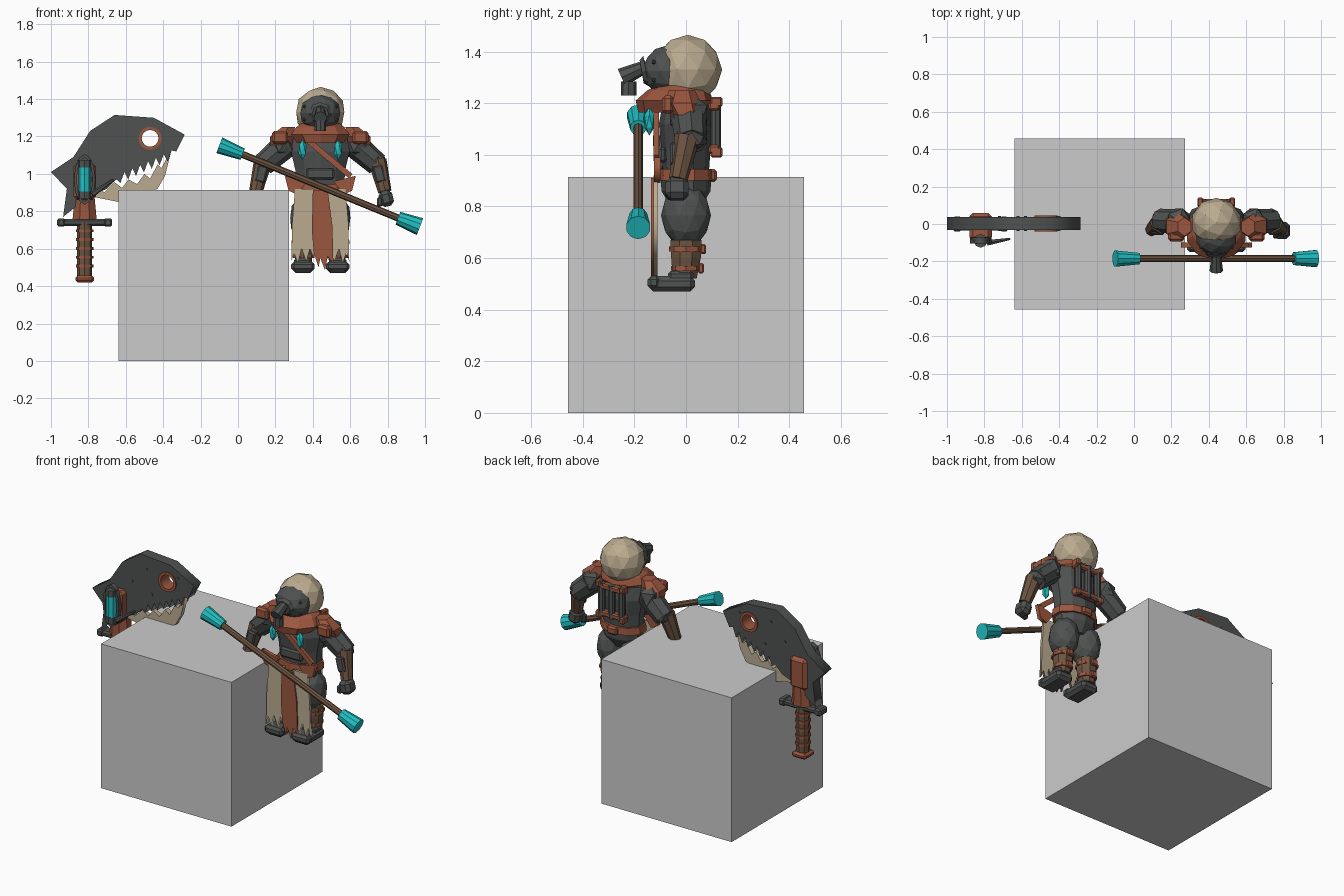
import bpy, bmesh, math
from mathutils import Vector, Matrix

if "Cube" in bpy.data.objects:
    bpy.data.objects.remove(bpy.data.objects["Cube"])

def mat(name, r, g, b):
    m = bpy.data.materials.new(name)
    m.diffuse_color = (r, g, b, 1)
    m.use_nodes = True
    m.node_tree.nodes["Principled BSDF"].inputs["Base Color"].default_value = m.diffuse_color
    return m

DARK = mat("dark_metal", .078, .084, .082)
BONE = mat("bone", .50, .41, .28)
RUST = mat("rust", .33, .095, .05)
WOOD = mat("brown_leather", .15, .088, .052)
TEAL = mat("teal", .015, .52, .54)
STONE = mat("light_stone", .60, .60, .60)
CX = 0.44  # figure centre line

def finish(name, bm, m):
    bmesh.ops.recalc_face_normals(bm, faces=bm.faces)
    me = bpy.data.meshes.new(name)
    bm.to_mesh(me)
    bm.free()
    me.materials.append(m)
    ob = bpy.data.objects.new(name, me)
    bpy.context.collection.objects.link(ob)
    return ob

def ball(name, c, r, m, sub=2):
    bm = bmesh.new()
    bmesh.ops.create_icosphere(bm, subdivisions=sub, radius=1,
        matrix=Matrix.Translation(c) @ Matrix.Diagonal((*r, 1)))
    return finish(name, bm, m)

def box(name, c, s, m, bevel=0, rot=(0, 0, 0)):
    bm = bmesh.new()
    bmesh.ops.create_cube(bm, size=1, matrix=Matrix.Diagonal((*s, 1)))
    if bevel:
        bmesh.ops.bevel(bm, geom=bm.edges[:], offset=bevel, segments=1, affect='EDGES')
    ob = finish(name, bm, m)
    ob.location, ob.rotation_euler = c, rot
    return ob

def tube(name, a, b, r1, r2, m, n=8):
    a, b = Vector(a), Vector(b)
    bm = bmesh.new()
    q = (b - a).to_track_quat('Z', 'Y').to_matrix().to_4x4()
    bmesh.ops.create_cone(bm, cap_ends=True, segments=n, radius1=r1, radius2=r2,
        depth=(b - a).length, matrix=Matrix.Translation((a + b) / 2) @ q)
    return finish(name, bm, m)

def loft(name, rings, m, n=8):
    """Stacked ellipses given as (x, y, z, rx, ry)."""
    bm = bmesh.new()
    rows = [[bm.verts.new((x + rx * math.cos((i + .5) * math.tau / n),
                           y + ry * math.sin((i + .5) * math.tau / n), z))
             for i in range(n)] for x, y, z, rx, ry in rings]
    for p, q in zip(rows, rows[1:]):
        for i in range(n):
            j = (i + 1) % n
            bm.faces.new((p[i], p[j], q[j], q[i]))
    bm.faces.new(rows[0])
    bm.faces.new(rows[-1])
    return finish(name, bm, m)

def plate(name, loops, y, thick, m):
    """Upright plate from x-z outlines; the later loops are holes."""
    cu = bpy.data.curves.new(name, 'CURVE')
    cu.dimensions, cu.fill_mode, cu.extrude = '2D', 'BOTH', thick / 2
    for pts in loops:
        sp = cu.splines.new('POLY')
        sp.points.add(len(pts) - 1)
        for p, (x, z) in zip(sp.points, pts):
            p.co = (x, z, 0, 1)
        sp.use_cyclic_u = True
    ob = bpy.data.objects.new(name, cu)
    bpy.context.collection.objects.link(ob)
    ob.location.y, ob.rotation_euler.x = y, math.pi / 2
    cu.materials.append(m)
    bpy.ops.object.select_all(action='DESELECT')
    ob.select_set(True)
    bpy.context.view_layer.objects.active = ob
    bpy.ops.object.convert(target='MESH')
    return ob

def oval(x, z, rx, rz, n=16):
    return [(x + rx * math.cos(i * math.tau / n), z + rz * math.sin(i * math.tau / n)) for i in range(n)]

# Pedestal block
box("block", (-.183, 0, .457), (.914, .914, .914), STONE)

# Toothed blade with an eye hole
top = [(-.65, .78 + .19), (-.70, .92), (-.80, .88), (-.86, .83), (-.935, .77), (-.915, .92), (-1.0, 1.01),
       (-.88, 1.09), (-.79, 1.23), (-.66, 1.315), (-.45, 1.30), (-.285, 1.21), (-.33, 1.12)]
teeth = []
for i in range(7):  # saw edge running back from the snout
    x, z = -.355 - i * .042, 1.10 - i * .019
    teeth += [(x, z + .025), (x - .022, z - .035)]
plate("blade", [top + teeth, oval(-.47, 1.19, .05, .05)], .003, .07, DARK)
plate("eye_ring", [oval(-.47, 1.19, .062, .062), oval(-.47, 1.19, .045, .045)], .003, .085, RUST)
plate("lower_jaw", [[(-.79, .88), (-.75, .94), (-.715, .90), (-.66, .955), (-.62, .925), (-.585, .97), (-.54, .945),
    (-.50, 1.0), (-.47, .975), (-.43, 1.05), (-.41, 1.03), (-.355, 1.13), (-.39, .99),
    (-.43, .92), (-.52, .89), (-.64, .85)]], 0, .03, BONE)
for x, z in [(-.62, 1.23), (-.58, 1.08), (-.40, 1.23), (-.72, 1.13)]:
    tube("blade_rivet", (x, -.037, z), (x, .043, z), .009, .009, DARK, 6)

# Handle, guard and pommel
HX = -.82
tube("grip", (HX, 0, .44), (HX, 0, .74), .04, .04, WOOD)
for i in range(5):
    tube("grip_ring", (HX, 0, .50 + i * .047), (HX, 0, .515 + i * .047), .047, .047, RUST)
box("pommel", (HX, 0, .438), (.10, .10, .036), RUST, .012)
box("guard", (HX, 0, .74), (.24, .07, .035), DARK, .01)
for s in (-1, 1):
    box("guard_end", (HX + s * .125, 0, .74), (.045, .08, .045), DARK, .01)
loft("guard_socket", [(HX, 0, .755, .07, .06), (HX, 0, .87, .058, .06), (HX, 0, .92, .05, .06)], RUST)

# Energy cell in its cradle on the blade
box("cell_mount", (HX, -.015, .96), (.12, .15, .20), RUST, .02)
plate("cell_frame", [oval(HX, .97, .057, .135, 12), oval(HX, .97, .042, .118, 12)], -.088, .03, DARK)
tube("energy_cell", (HX, -.09, .90), (HX, -.09, 1.04), .034, .034, TEAL)
for z in (.885, 1.055):
    tube("cell_cap", (HX, -.09, z - .02), (HX, -.09, z + .02), .037, .037, DARK)
tube("trigger_lever", (-.78, -.10, .89), (-.665, -.08, .97), .016, .007, DARK, 6)

# Head: hood, mask, breathing spout
ball("hood", (CX, .007, 1.33), (.135, .133, .135), BONE)
ball("mask", (CX, -.07, 1.325), (.112, .098, .10), DARK)
tube("mask_rim", (CX, -.155, 1.325), (CX, -.172, 1.322), .06, .045, DARK)
tube("spout", (CX, -.15, 1.345), (CX, -.25, 1.30), .024, .036, DARK)
tube("spout_filter", (CX, -.222, 1.23), (CX, -.222, 1.285), .03, .03, DARK)
for s in (-1, 1):
    for z in (1.29, 1.36):
        ball("mask_stud", (CX + s * .085, -.125, z), (.009,) * 3, DARK, 1)

# Torso, collar, belt
loft("torso", [(CX, 0, .88, .12, .085), (CX, 0, .95, .135, .09), (CX, 0, 1.02, .14, .095),
               (CX, 0, 1.12, .165, .105), (CX, 0, 1.2, .15, .09), (CX, 0, 1.25, .07, .06)], DARK, 10)
loft("collar", [(CX, -.05, 1.165, .13, .135), (CX, -.045, 1.21, .165, .15),
                (CX, -.03, 1.25, .135, .12), (CX, -.02, 1.275, .10, .08)], RUST, 10)
loft("belt", [(CX, 0, .90, .148, .108), (CX, 0, .945, .145, .105)], RUST, 10)
loft("hips", [(CX, 0, .80, .07, .06), (CX, 0, .86, .125, .095), (CX, 0, .91, .13, .098)], DARK, 10)
box("belly_plate", (CX, -.09, 1.0), (.15, .03, .06), DARK, .01)
box("chest_strap", (.48, -.115, 1.09), (.32, .022, .03), RUST, 0, (0, math.radians(40), 0))
box("belt_pouch", (CX, .105, .92), (.07, .03, .05), RUST, .01)

# Tabard: ragged cloth panels and a centre strip
plate("centre_strip", [[(.40, .91), (.395, .70), (.405, .58), (.43, .50), (.44, .55), (.465, .485),
                        (.48, .56), (.51, .52), (.505, .72), (.48, .91)]], -.128, .014, RUST)
for s in (-1, 1):
    plate("cloth_panel", [[(CX + s * x, z) for x, z in
        [(.03, .92), (.035, .55), (.055, .60), (.075, .53), (.10, .60), (.12, .52),
         (.14, .58), (.155, .53), (.15, .74), (.135, .92)]]], -.118, .016, BONE)
    plate("hip_flap", [[(CX + s * x, z) for x, z in
        [(.07, .96), (.19, .99), (.17, .91), (.125, .89)]]], -.112, .025, RUST)

# Backpack frame with dark canisters
for z in (1.02, 1.19):
    box("pack_bar", (CX, .11, z), (.20, .045, .035), RUST, .008)
for x in (-.07, 0, .07):
    tube("pack_canister", (CX + x, .115, 1.0), (CX + x, .115, 1.21), .021, .021, DARK)
for x in (-.085, .085):
    box("pack_clamp", (CX + x, .118, 1.205), (.03, .045, .04), RUST, .006)
    box("pack_clamp", (CX + x, .118, 1.01), (.03, .045, .04), RUST, .006)

# Arms and legs, built for both sides
for s in (-1, 1):
    def P(x, y, z):
        return (CX + s * x, y, z)
    # Shoulder and arm
    ball("shoulder", P(.20, .01, 1.155), (.075, .085, .085), DARK, 1)
    loft("shoulder_guard", [(CX + s * .21, 0, 1.155, .07, .06), (CX + s * .205, -.015, 1.20, .072, .075),
                            (CX + s * .17, -.015, 1.25, .04, .05)], RUST, 6)
    box("shoulder_plate", P(.215, -.07, 1.195), (.085, .045, .07), RUST, .012)
    tube("upper_arm", P(.19, .01, 1.15), P(.305, .02, 1.05), .07, .062, DARK)
    ball("elbow", P(.295, .02, 1.065), (.058, .065, .055), DARK, 1)
    tube("forearm", P(.305, .005, 1.07), P(.345, -.03, .905), .05, .036, WOOD)
    box("forearm_guard", P(.315, -.045, 1.0), (.055, .03, .09), DARK, .008, (0, s * -.24, 0))
    box("hand", P(.352, -.035, .868), (.075, .09, .085), DARK, .02, (0, s * -.25, 0))
    box("thumb", P(.318, -.06, .85), (.03, .035, .05), DARK, .008)
    # Chest crystal
    ball("chest_crystal", P(.095, -.142, 1.13), (.024, .022, .055), TEAL, 1)
    # Leg, boot and straps
    ball("thigh", P(.08, 0, .765), (.085, .097, .125), DARK)
    loft("shin", [(CX + s * .09, -.005, .52, .045, .05), (CX + s * .088, 0, .60, .058, .062),
                  (CX + s * .085, 0, .67, .06, .066)], WOOD)
    for z, r in ((.56, .058), (.635, .066)):
        tube("shin_strap", P(.089, 0, z - .009), P(.089, 0, z + .009), r, r, RUST)
        box("strap_buckle", P(.09, r, z), (.04, .022, .04), RUST, .006)
    box("boot", P(.093, -.055, .50), (.115, .18, .06), DARK, .018)
    box("boot_toe", P(.093, -.125, .505), (.125, .05, .05), DARK, .014)
    box("boot_ankle", P(.093, -.02, .53), (.095, .10, .04), DARK, .012)

# Staff with flared glowing ends
SY = -.185
tube("staff", (-.02, SY, 1.122), (.90, SY, .746), .019, .019, WOOD)
tube("staff_end_left", (.025, SY, 1.105), (-.10, SY, 1.153), .032, .045, TEAL, 10)
tube("staff_end_right", (.855, SY, .763), (.973, SY, .718), .036, .048, TEAL, 10)
